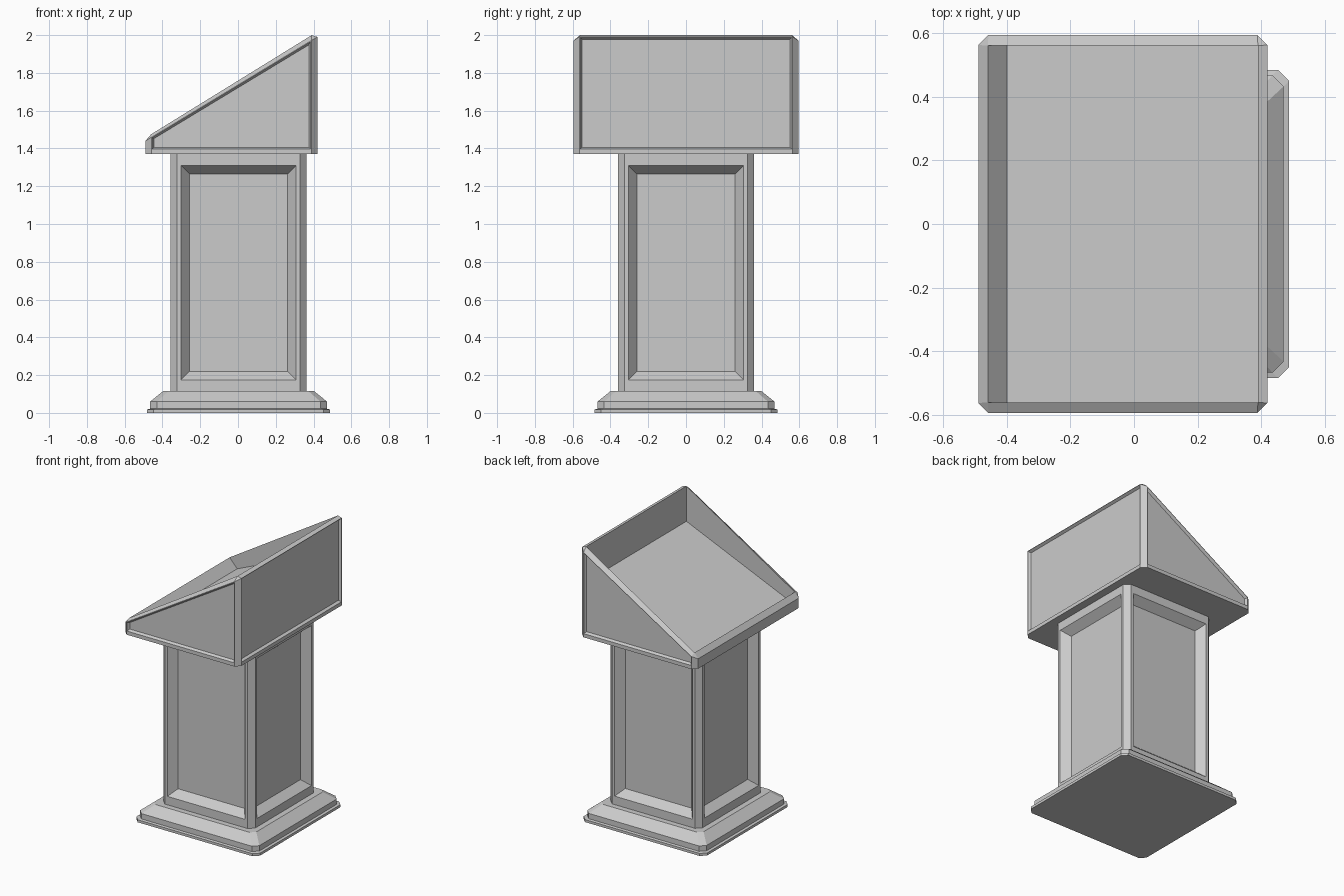
import bpy, bmesh

if "Cube" in bpy.data.objects:
    bpy.data.objects.remove(bpy.data.objects["Cube"])


def ring(x0, x1, h, c, z):
    """Rectangle with cut corners; z is a height or a function of x."""
    pts = [(x0 + c, -h), (x1 - c, -h), (x1, -h + c), (x1, h - c),
           (x1 - c, h), (x0 + c, h), (x0, h - c), (x0, -h + c)]
    return [(x, y, z(x) if callable(z) else z) for x, y in pts]


def loft(name, rings, recess=None, insets=()):
    """Skin stacked rings, cap both ends, then sink panels in chosen sides.
    recess = (tier, sides), where sides 0, 2, 4, 6 are front, right, back, left."""
    bm = bmesh.new()
    loops = [[bm.verts.new(p) for p in r] for r in rings]
    panels = []
    for t, (a, b) in enumerate(zip(loops, loops[1:])):
        for i in range(8):
            j = (i + 1) % 8
            f = bm.faces.new((a[i], a[j], b[j], b[i]))
            if recess and t == recess[0] and i in recess[1]:
                panels.append(f)
    bm.faces.new(loops[0][::-1])
    bm.faces.new(loops[-1])
    bm.normal_update()
    for thick, depth in insets:
        bmesh.ops.inset_individual(bm, faces=panels, thickness=thick,
                                   depth=depth, use_even_offset=True)
    bmesh.ops.remove_doubles(bm, verts=bm.verts, dist=0.0005)
    me = bpy.data.meshes.new(name)
    bm.to_mesh(me)
    bm.free()
    ob = bpy.data.objects.new(name, me)
    bpy.context.collection.objects.link(ob)
    return ob


def square(h, c, z):
    return ring(-h + 0.003, h + 0.003, h, c, z)


# Stepped base with a sloped top
loft("base", [square(0.485, 0.035, 0), square(0.485, 0.035, 0.018),
              square(0.468, 0.035, 0.022), square(0.468, 0.035, 0.06),
              square(0.40, 0.03, 0.115)])

# Column with a deep bevelled panel on each side
loft("column", [square(0.36, 0.035, z) for z in (0.11, 0.155, 1.33, 1.375)],
     recess=(1, (0, 2, 4, 6)), insets=((0.02, 0), (0.045, -0.055)))


# Slanted head: band, walls, chamfered rim, open tray with sloping floor
def outer_top(x):
    return 1.44 + 0.605 * (x + 0.49)


def rim_top(x):
    return 1.475 + 0.617 * (x + 0.46)


def floor_z(x):
    return 1.41 + 0.43 * (x + 0.40)


loft("head", [ring(-0.49, 0.42, 0.595, 0.032, 1.37),
              ring(-0.49, 0.42, 0.595, 0.032, 1.393),
              ring(-0.49, 0.42, 0.595, 0.032, outer_top),
              ring(-0.46, 0.39, 0.562, 0, rim_top),
              ring(-0.40, 0.39, 0.562, 0, floor_z)],
     recess=(1, (0, 2, 4)), insets=((0.003, 0), (0.01, -0.018)))
